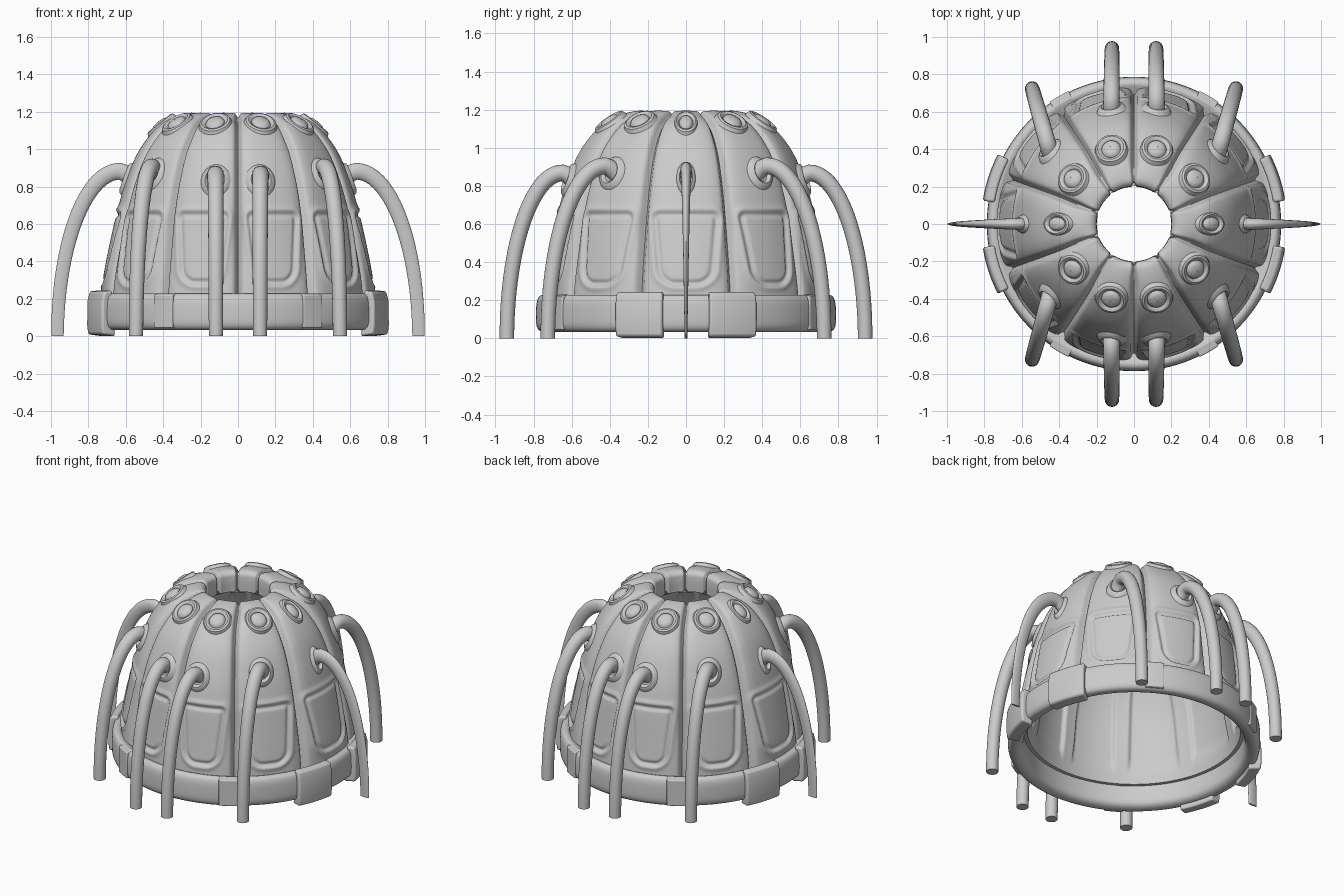
import bpy, bmesh
from math import sin, cos, pi, radians, exp, hypot, atan2
from mathutils import Vector, Matrix

if "Cube" in bpy.data.objects:
    bpy.data.objects.remove(bpy.data.objects["Cube"])

grey = bpy.data.materials.new("plain grey")
grey.use_nodes = True
grey.diffuse_color = (0.6, 0.6, 0.6, 1)
grey.node_tree.nodes["Principled BSDF"].inputs["Base Color"].default_value = (0.6, 0.6, 0.6, 1)


def skin(name, rows, wrap_rows=False, wrap_cols=False, caps=False, bevel=0, sharp=40):
    """Mesh stretched over rows of points."""
    bm = bmesh.new()
    vs = [[bm.verts.new(p) for p in row] for row in rows]
    nr, nc = len(vs), len(vs[0])
    for i in range(nr if wrap_rows else nr - 1):
        for j in range(nc if wrap_cols else nc - 1):
            a, b = vs[i], vs[(i + 1) % nr]
            k = (j + 1) % nc
            bm.faces.new((a[j], a[k], b[k], b[j]))
    if caps:
        bm.faces.new(vs[0])
        bm.faces.new(vs[-1])
    bmesh.ops.recalc_face_normals(bm, faces=bm.faces)
    me = bpy.data.meshes.new(name)
    bm.to_mesh(me)
    bm.free()
    me.materials.append(grey)
    me.shade_smooth()
    me.set_sharp_from_angle(angle=radians(sharp))
    ob = bpy.data.objects.new(name, me)
    bpy.context.scene.collection.objects.link(ob)
    if bevel:
        mod = ob.modifiers.new("soft edges", "BEVEL")
        mod.width, mod.segments, mod.limit_method = bevel, 3, "ANGLE"


def smooth_path(pts, steps):
    """Catmull-Rom curve through the points."""
    pts = [Vector(p) for p in pts]
    ext = [2 * pts[0] - pts[1]] + pts + [2 * pts[-1] - pts[-2]]
    out = []
    for a, b, c, d in zip(ext, ext[1:], ext[2:], ext[3:]):
        for i in range(steps):
            t = i / steps
            out.append(0.5 * (2 * b + (c - a) * t + (2 * a - 5 * b + 4 * c - d) * t * t
                              + (3 * b - a - 3 * c + d) * t ** 3))
    return out + [pts[-1]]


def lathe(name, profile, mat=Matrix(), n=32, start=0, sweep=2 * pi, closed=False, bevel=0):
    full = sweep > 6
    rows = []
    for i in range(n if full else n + 1):
        a = start + sweep * i / n
        rows.append([mat @ Vector((r * cos(a), r * sin(a), z)) for r, z in profile])
    skin(name, rows, full, closed, not full, bevel)


# Dome cross-section: outside, up over the rim, then down the inside
outside = [(.735, .18), (.718, .33), (.685, .5), (.643, .68), (.592, .85), (.525, 1.0),
           (.425, 1.125), (.33, 1.178), (.25, 1.195), (.21, 1.18), (.2, 1.14), (.2, 1.06)]
inside = [(.25, 1.05), (.35, 1.06), (.44, .97), (.53, .8), (.6, .6), (.65, .35), (.685, .18)]
STEPS = 18
outer = smooth_path(outside, STEPS)
profile = outer + smooth_path(inside, 5)
normals = []
for i in range(len(profile)):
    d = profile[min(i + 1, len(profile) - 1)] - profile[max(i - 1, 0)]
    normals.append(Vector((d.y, -d.x)).normalized())


def step(x, width):
    x = max(0, min(1, x / width))
    return x * x * (3 - 2 * x)


def swell(a, r, z):
    """The front and back segments are a little fuller."""
    return 1 + .05 * sin(a) ** 2 * step(z - .3, .5) * step(r - .22, .2)


def relief(a, r, z):
    """Seam grooves and framed panels pressed into the ten segments."""
    seg = round(a / (pi / 5))
    phi = a - seg * pi / 5
    s = r * (pi / 10 - abs(phi))
    wide = step(r - .2, .15)
    h = -(.022 + .014 * wide) * exp(-(s / (.009 + .006 * wide)) ** 2)
    h -= .013 * wide * exp(-(s / .045) ** 2)
    if .2 < z < .75:
        half = (.16 if seg % 5 == 0 else .15) + .08 * (z - .47)
        corner = .1 if z < .47 else .05
        qx, qz = abs(r * phi) - half + corner, abs(z - .47) - .205 + corner
        d = hypot(max(qx, 0), max(qz, 0)) + min(max(qx, qz), 0) - corner
        h += .008 * exp(-(d / .018) ** 2) - .012 * step(-d, .022) + .012 * step(-d - .028, .018)
    return h


rows = []
COUNT = 440
for i in range(COUNT):
    a = 2 * pi * i / COUNT
    row = []
    for j, (p, n) in enumerate(zip(profile, normals)):
        h = relief(a, p.x, p.y)
        if j >= len(outer):                   # inner ribs and foot band
            s = p.x * (pi / 10 - abs(a - round(a / (pi / 5)) * pi / 5))
            h = .02 * max(1 - step(s - .04, .025), 1 - step(p.y - .26, .06))
        q = p + n * h
        k = swell(a, p.x, p.y)
        # side segments are wider than the end ones lower down
        turn = a + radians(3.2) * sin(2 * a) * step(p.x - .2, .3)
        row.append((q.x * k * cos(turn), q.x * k * sin(turn), q.y))
    rows.append(row)
skin("segmented_dome", rows, True, True, sharp=75)

# Base ring and the pads clamped over it
ring = smooth_path([(.69, .2), (.69, .1), (.7, .055), (.73, .036), (.765, .038), (.784, .065),
                    (.787, .12), (.784, .185), (.772, .218), (.75, .228), (.73, .222)], 3)
lathe("base_ring", ring, n=128, closed=True)


def pad(name, angle, half, box, bevel):
    lathe(name, box, n=10, start=radians(angle - half), sweep=radians(2 * half),
          closed=True, bevel=bevel)


large = [(.735, 0), (.812, .01), (.818, .06), (.816, .19), (.803, .24), (.755, .245)]
small = [(.735, .04), (.793, .045), (.793, .222), (.745, .23)]
for base in (0, 180):
    for sign in (-1, 1):
        pad("large_pad", base + sign * 18, 9.2, large, .012)
        pad("small_pad", base + sign * 59.5, 4.3, small, .006)


def on_dome(a, z, squash):
    """Matrix that sits a part on the dome's skin at angle a and height z."""
    j = min(range(8 * STEPS), key=lambda i: abs(outer[i].y - z))
    p, n = outer[j], normals[j]
    r = p.x * swell(a, p.x, p.y)
    t = Vector((-sin(a), cos(a), 0))
    up = Vector((n.x * cos(a), n.x * sin(a), n.y))
    m = Matrix((t * squash, up.cross(t), up)).transposed().to_4x4()
    m.translation = (r * cos(a), r * sin(a), p.y)
    return m


def tube(name, start, end, top, depth, width):
    """Leg leaving the dome and falling in a quarter ellipse, tapering on the way."""
    run = end - start
    arch = [(-.14, .925), (-.05, .965), (.03, .99)]
    arch += [(.1 + .9 * sin(i * pi / 44), cos(i * pi / 44)) for i in range(23)]
    path = [Vector((start.x + run.x * f, start.y + run.y * f, z * top)) for f, z in arch]
    side = Vector((-run.y, run.x, 0)).normalized()
    rings = []
    for i, c in enumerate(path):
        d = path[min(i + 1, len(path) - 1)] - path[max(i - 1, 0)]
        if i == len(path) - 1:
            d = Vector((0, 0, -1))
        out = side.cross(d.normalized())
        t = i / (len(path) - 1)
        u = depth[0] + (depth[1] - depth[0]) * t
        w = width[0] + (width[1] - width[0]) * t
        rings.append([c + out * u * cos(k * pi / 10) + side * w * sin(k * pi / 10)
                      for k in range(20)])
    skin(name, rings, False, True, True)


button = [(.001, .018), (.03, .016), (.046, .009), (.054, -.004), (.062, .005), (.074, .009),
          (.086, .004), (.097, -.02)]
socket = [(.04, -.02), (.05, .008), (.064, .018), (.082, .012), (.106, -.025)]


def fit_segment(name, sx, sy, button_at, seat_at, foot, top, depth, width):
    """Button, socket and leg of one segment; angles in degrees, mirrored by the signs."""
    def turned(deg):
        return atan2(sy * sin(radians(deg)), sx * cos(radians(deg)))
    (b_deg, b_z, b_squash), (s_deg, s_z, s_squash) = button_at, seat_at
    lathe(name + "_button", button, on_dome(turned(b_deg), b_z, b_squash))
    seat = on_dome(turned(s_deg), s_z, s_squash)
    lathe(name + "_leg_socket", socket, seat)
    end = Vector((sx * foot[0], sy * foot[1], 0))
    tube(name + "_leg", seat.translation, end, top, depth, width)


for sx in (-1, 1):
    fit_segment("side", sx, 1, (0, 1.135, .68), (0, .84, .55), (.965, 0), .882,
                (.047, .033), (.034, .007))
    for sy in (-1, 1):
        fit_segment("diagonal", sx, sy, (36.5, 1.143, .95), (41, .87, .85), (.545, .725), .905,
                    (.046, .038), (.046, .038))
        fit_segment("end", sx, sy, (73, 1.143, .95), (78.9, .835, .85), (.118, .94), .868,
                    (.045, .038), (.045, .038))
